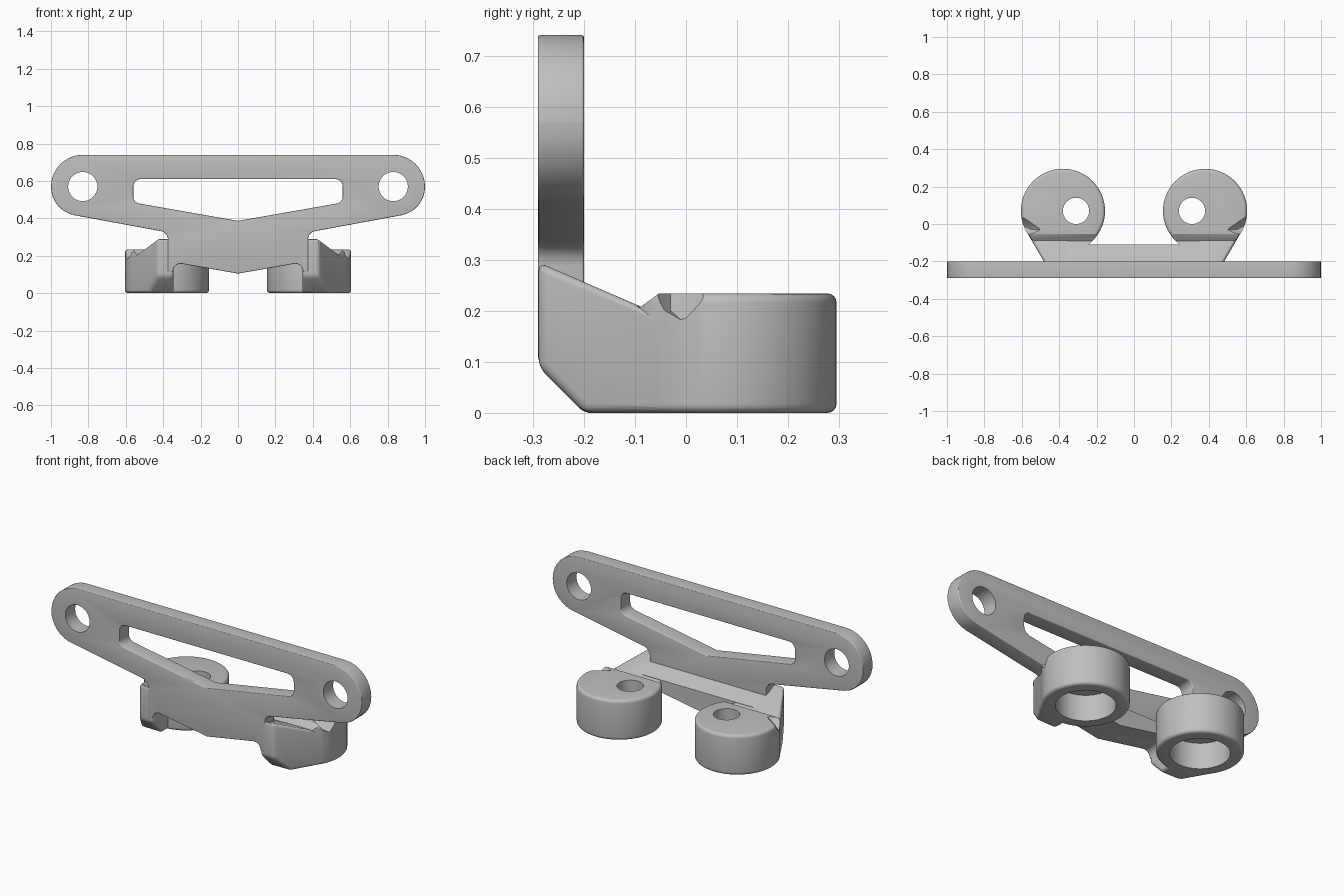
import bpy, bmesh
from math import radians, tan, pi
from mathutils import Vector, Matrix

cube = bpy.data.objects.get("Cube")
if cube:
    bpy.data.objects.remove(cube, do_unlink=True)

grey = bpy.data.materials.new("satin_grey")
grey.use_nodes = True
grey.diffuse_color = (0.52, 0.52, 0.52, 1)
grey.node_tree.nodes["Principled BSDF"].inputs["Base Color"].default_value = grey.diffuse_color


def finish(bm, name):
    bmesh.ops.recalc_face_normals(bm, faces=bm.faces[:])
    mesh = bpy.data.meshes.new(name)
    bm.to_mesh(mesh)
    bm.free()
    mesh.materials.append(grey)
    obj = bpy.data.objects.new(name, mesh)
    bpy.context.collection.objects.link(obj)
    return obj


def rounded(corners, steps=8):
    """Round each (u, v, radius) corner of a closed outline."""
    out = []
    for i, (u, v, r) in enumerate(corners):
        p = Vector((u, v))
        if r == 0:
            out.append(p)
            continue
        a = (Vector(corners[i - 1][:2]) - p).normalized()
        b = (Vector(corners[(i + 1) % len(corners)][:2]) - p).normalized()
        half = a.angle(b) / 2
        t = r / tan(half)
        centre = p + (a + b).normalized() * (t * t + r * r) ** 0.5
        s, e = p + a * t - centre, p + b * t - centre
        turn = s.angle_signed(e)
        for k in range(steps + 1):
            out.append(centre + Matrix.Rotation(-turn * k / steps, 2) @ s)
    return out


def symmetric(half):
    """Mirror a half outline whose first and last corners may lie on x = 0."""
    return half + [(-u, v, r) for u, v, r in reversed(half) if u > 0]


def prism(outline, axis, lo, hi):
    """Extrude an outline along x (outline in yz) or y (outline in xz)."""
    bm = bmesh.new()
    place = (lambda p: (lo, p[0], p[1])) if axis == "x" else (lambda p: (p[0], lo, p[1]))
    face = bm.faces.new([bm.verts.new(place(p)) for p in outline])
    ext = bmesh.ops.extrude_face_region(bm, geom=[face])
    shift = Vector((hi - lo, 0, 0)) if axis == "x" else Vector((0, hi - lo, 0))
    bmesh.ops.translate(bm, vec=shift, verts=[v for v in ext["geom"] if isinstance(v, bmesh.types.BMVert)])
    bmesh.ops.recalc_face_normals(bm, faces=bm.faces[:])
    return bm


def clip(bm, co, no):
    cut = bmesh.ops.bisect_plane(bm, geom=bm.verts[:] + bm.edges[:] + bm.faces[:],
                                 plane_co=co, plane_no=no, clear_outer=True)
    edges = [e for e in cut["geom_cut"] if isinstance(e, bmesh.types.BMEdge)]
    bmesh.ops.contextual_create(bm, geom=edges)
    bmesh.ops.recalc_face_normals(bm, faces=bm.faces[:])


def round_edges(bm, width, limit=30, keep=lambda e: True):
    edges = [e for e in bm.edges if len(e.link_faces) == 2
             and e.calc_face_angle() > radians(limit) and keep(e)]
    bmesh.ops.bevel(bm, geom=edges, offset=width, segments=4, profile=0.5, affect="EDGES")


def cylinder(name, x, y, z, r, depth, upright=True, bevel=0):
    bm = bmesh.new()
    bmesh.ops.create_cone(bm, cap_ends=True, segments=64, radius1=r, radius2=r, depth=depth)
    if bevel:
        round_edges(bm, bevel)
    if not upright:
        bmesh.ops.rotate(bm, matrix=Matrix.Rotation(pi / 2, 3, "X"), verts=bm.verts[:])
    bmesh.ops.translate(bm, vec=(x, y, z), verts=bm.verts[:])
    return finish(bm, name)


def apply_all(obj):
    bpy.context.view_layer.objects.active = obj
    for m in list(obj.modifiers):
        bpy.ops.object.modifier_apply(modifier=m.name)


def combine(obj, other, op="DIFFERENCE"):
    m = obj.modifiers.new("boolean", "BOOLEAN")
    m.operation, m.solver, m.object = op, "EXACT", other
    apply_all(obj)
    bpy.data.objects.remove(other, do_unlink=True)


ROUND = 0.018
FRONT, BACK = -0.29, -0.20

# Upright face plate with a chevron window and two bolt holes
arch = [(0, 0.105, 0), (0.345, 0.165, 0.04), (0.347, 0.115, 0), (0.375, 0.115, 0)]
plate_half = arch + [(0.375, 0.325, 0.045), (1.0, 0.44, 0.155), (1.0, 0.74, 0.17)]
plate = finish(prism(rounded(symmetric(plate_half)), "y", FRONT, BACK), "face_plate")
window_half = [(0, 0.387, 0), (0.56, 0.485, 0.04), (0.56, 0.61, 0.04)]
combine(plate, finish(prism(rounded(symmetric(window_half)), "y", -0.4, 0), "window_cutter"))
bevel = plate.modifiers.new("soft_edges", "BEVEL")
bevel.width, bevel.segments, bevel.angle_limit = ROUND, 4, radians(50)
apply_all(plate)
for side in (-1, 1):
    combine(plate, cylinder("bolt_cutter", side * 0.83, -0.25, 0.57, 0.078, 0.4, False))

# Cross web behind the plate, sloping down towards the back
SLOPE_CO, SLOPE_NO = Vector((0, FRONT, 0.295)), Vector((0, 0.43, 1)).normalized()
web_half = arch + [(0.375, 0.32, 0)]
web_bm = prism(rounded(symmetric(web_half)), "y", FRONT + 0.03, -0.11)
clip(web_bm, SLOPE_CO, SLOPE_NO)
web = finish(web_bm, "cross_web")

# Arm from plate to cup, with an angled outer side
arm_end = -0.03
arm_profile = [(FRONT + 0.001, 0.09), (BACK, 0), (arm_end, 0), (arm_end, 0.183), (FRONT + 0.001, 0.295)]
arm_bm = prism(arm_profile, "x", 0.345, 0.7)
clip(arm_bm, Vector((0.575, -0.04, 0)), Vector((0.866, -0.5, 0)))
round_edges(arm_bm, ROUND, 25, lambda e: min(v.co.y for v in e.verts) < arm_end - 0.01)
arm = finish(arm_bm, "cup_arm")

# Round cup, relieved at the front along the arm slope
cup = cylinder("cup", 0.38, 0.07, 0.117, 0.225, 0.234, bevel=ROUND)
relief = [(-0.05, 0.236), (-0.03, 0.26), (-0.03, 0.4), (-0.4, 0.4), (-0.4, 0.34), (-0.09, 0.207)]
combine(cup, finish(prism(relief, "x", 0, 0.8), "relief_cutter"))
combine(cup, arm, "UNION")

# Side notch, counterbore and screw hole
notch_bm = bmesh.new()
for p in [(0.48, -0.03, 0.25), (0.64, 0.08, 0.25), (0.63, 0.01, 0.165),
          (0.63, -0.07, 0.205), (0.54, -0.06, 0.25), (0.55, -0.03, 0.2)]:
    notch_bm.verts.new(p)
bmesh.ops.convex_hull(notch_bm, input=notch_bm.verts[:])
combine(cup, finish(notch_bm, "notch_cutter"))
combine(cup, cylinder("bore_cutter", 0.38, 0.07, 0.02, 0.155, 0.26))
combine(cup, cylinder("screw_cutter", 0.31, 0.07, 0.2, 0.07, 0.3))

# Matching cup on the other side
cup.name = "cups_and_arms"
cup.modifiers.new("mirror", "MIRROR")
apply_all(cup)

# Smooth shading with crisp edges
for obj in bpy.context.view_layer.objects:
    obj.select_set(obj in (plate, web, cup))
bpy.context.view_layer.objects.active = plate
bpy.ops.object.shade_smooth_by_angle(angle=radians(30))
